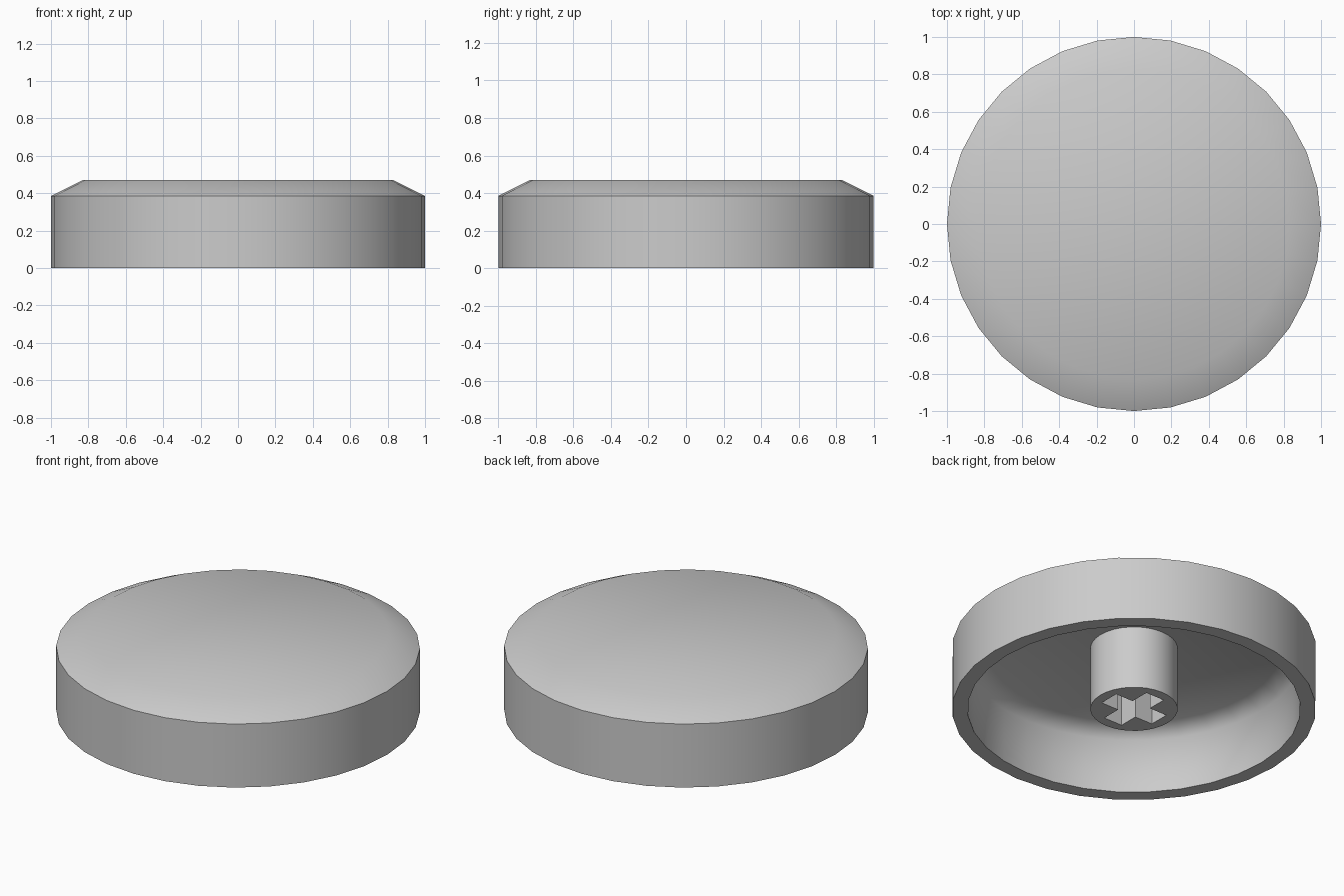
import bpy
import bmesh
import math

SIDES = 32

cube = bpy.data.objects.get("Cube")
if cube:
    bpy.data.objects.remove(cube, do_unlink=True)

# Single plain plastic colour
grey = bpy.data.materials.new("light_grey_plastic")
grey.use_nodes = True
colour = (0.6, 0.6, 0.6, 1)
grey.diffuse_color = colour
grey.node_tree.nodes["Principled BSDF"].inputs["Base Color"].default_value = colour


def ring(bm, radius, z):
    """Circle of vertices around the z axis."""
    step = 2 * math.pi / SIDES
    return [bm.verts.new((radius * math.cos(i * step), radius * math.sin(i * step), z))
            for i in range(SIDES)]


def finish(bm, name):
    """Smooth gentle and inward edges, keep outward corners sharp."""
    bmesh.ops.recalc_face_normals(bm, faces=bm.faces)
    for face in bm.faces:
        face.smooth = True
    for edge in bm.edges:
        edge.smooth = edge.calc_face_angle_signed(0) < math.radians(30)
    mesh = bpy.data.meshes.new(name)
    bm.to_mesh(mesh)
    bm.free()
    mesh.materials.append(grey)
    obj = bpy.data.objects.new(name, mesh)
    bpy.context.collection.objects.link(obj)
    return obj


# Hollow round cap: profile runs from the inner ceiling, round the rim, to the top
profile = [(0.81, 0.383), (0.915, 0.33), (0.915, 0),
           (1, 0), (1, 0.385), (0.83, 0.47)]
bm = bmesh.new()
rings = [ring(bm, r, z) for r, z in profile]
for a, b in zip(rings, rings[1:]):
    for i in range(SIDES):
        j = (i + 1) % SIDES
        bm.faces.new((a[i], a[j], b[j], b[i]))
bm.faces.new(rings[0])
bm.faces.new(rings[-1])
finish(bm, "cap_shell")

# Stem: round post with a cross-shaped socket, set into the ceiling
arm, half = 0.18, 0.062
quarter = [(arm, -half), (arm, half), (half, half)]
bm = bmesh.new()
outline = ring(bm, 0.24, 0)
cross = []
for turn in range(4):
    for x, y in quarter:
        for _ in range(turn):
            x, y = -y, x
        cross.append(bm.verts.new((x, y, 0)))
edges = [bm.edges.new((loop[i - 1], loop[i]))
         for loop in (outline, cross) for i in range(len(loop))]
bmesh.ops.triangle_fill(bm, edges=edges, use_beauty=True)
top = bmesh.ops.extrude_face_region(bm, geom=bm.faces[:], use_keep_orig=True)
for item in top["geom"]:
    if isinstance(item, bmesh.types.BMVert):
        item.co.z = 0.4
stem = finish(bm, "stem")

# Crisp corners inside the socket
stem.select_set(True)
bpy.context.view_layer.objects.active = stem
bpy.ops.object.shade_smooth_by_angle(angle=math.radians(30))
